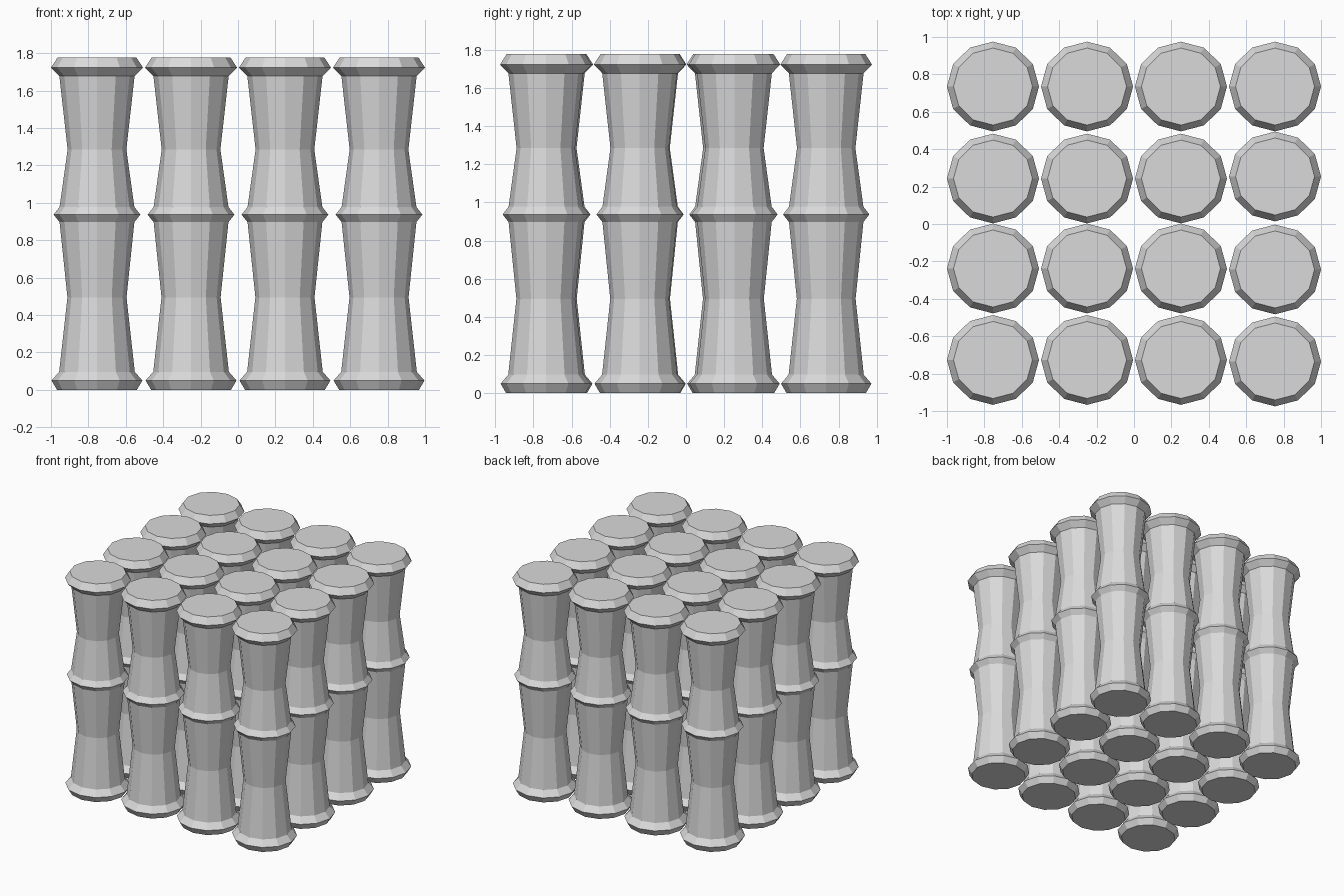
import bpy
import bmesh
import math

cube = bpy.data.objects.get("Cube")
if cube:
    bpy.data.objects.remove(cube, do_unlink=True)

grey = bpy.data.materials.new("plain grey")
grey.use_nodes = True
colour = (0.7, 0.7, 0.7, 1.0)
grey.diffuse_color = colour
grey.node_tree.nodes["Principled BSDF"].inputs["Base Color"].default_value = colour

SIDES = 12
DEPTH_SCALE = 0.975   # columns are very slightly flattened front to back

# Column outline as (radius, height): flared foot, waist, middle ring, waist, cap
PROFILE = [
    (0.213, 0.0), (0.243, 0.05), (0.202, 0.097), (0.158, 0.495),
    (0.200, 0.897), (0.232, 0.937), (0.200, 0.978),
    (0.157, 1.285), (0.201, 1.677), (0.246, 1.723), (0.211, 1.777),
]


def column_mesh():
    bm = bmesh.new()
    rings = []
    for radius, z in PROFILE:
        angles = [2 * math.pi * i / SIDES for i in range(SIDES)]
        rings.append([bm.verts.new((radius * math.cos(a),
                                    radius * DEPTH_SCALE * math.sin(a), z))
                      for a in angles])
    for low, high in zip(rings, rings[1:]):
        for i in range(SIDES):
            j = (i + 1) % SIDES
            bm.faces.new((low[i], low[j], high[j], high[i]))
    bm.faces.new(rings[0][::-1])
    bm.faces.new(rings[-1])
    mesh = bpy.data.meshes.new("column")
    bm.to_mesh(mesh)
    bm.free()
    mesh.materials.append(grey)
    return mesh


# Four by four grid, the +x line spaced a little differently
mesh = column_mesh()
row_positions = [-0.727, -0.238, 0.243, 0.735]
end_positions = [-0.735, -0.243, 0.254, 0.735]
for c, x in enumerate([-0.754, -0.251, 0.251, 0.754]):
    for r, y in enumerate(end_positions if c == 3 else row_positions):
        column = bpy.data.objects.new(f"column_{c + 1}_{r + 1}", mesh)
        column.location = (x, y, 0)
        bpy.context.collection.objects.link(column)
